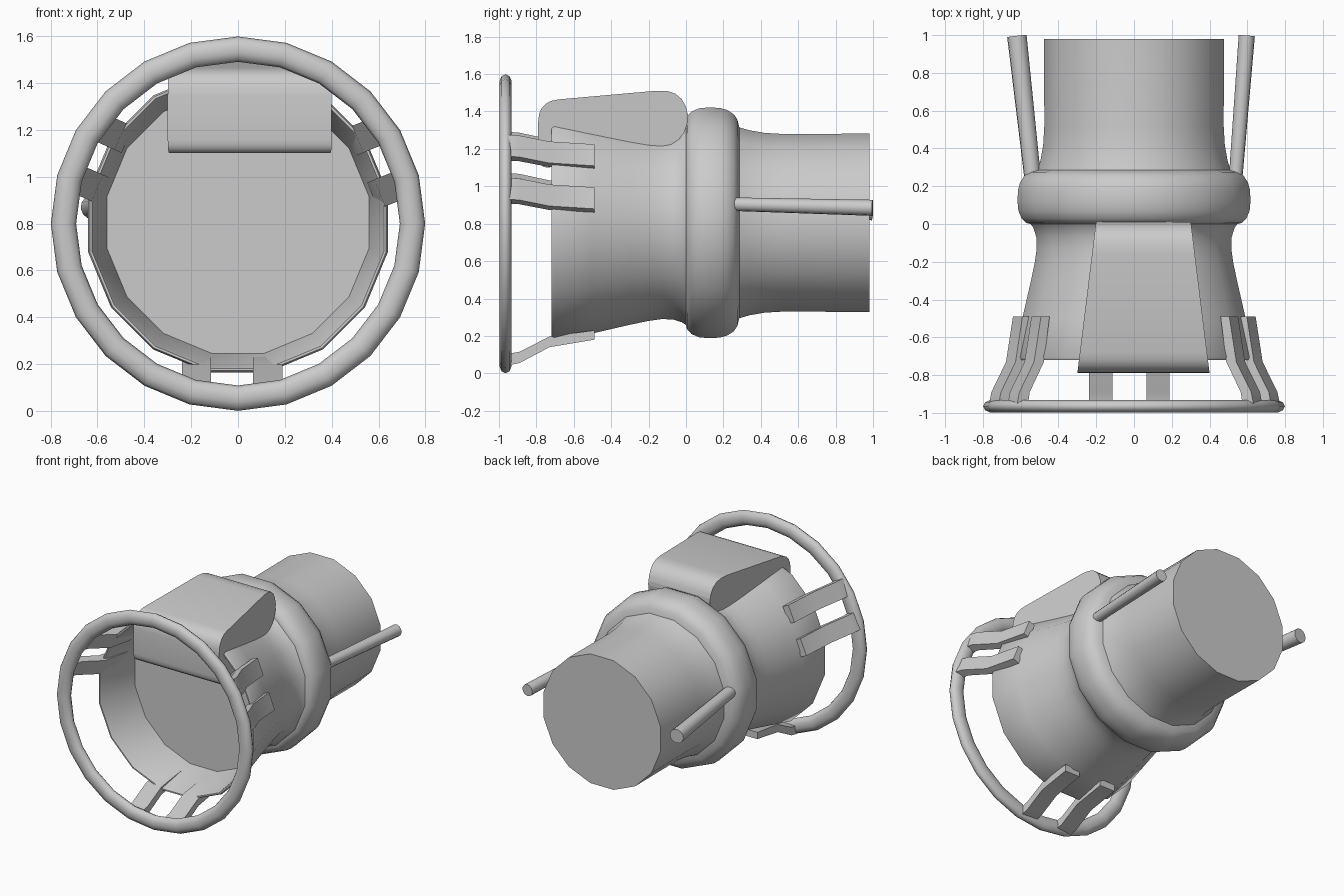
import bpy, bmesh, math
from mathutils import Vector

if "Cube" in bpy.data.objects:
    bpy.data.objects.remove(bpy.data.objects["Cube"])

CZ = 0.805  # height of the main axis, which runs along y


def loft(name, rings, closed=False, angle=35):
    """Skin a list of equal-length point rings; cap the ends unless closed."""
    bm = bmesh.new()
    vs = [[bm.verts.new(p) for p in ring] for ring in rings]
    n = len(vs[0])
    pairs = list(zip(vs, vs[1:] + vs[:1])) if closed else list(zip(vs, vs[1:]))
    for a, b in pairs:
        for i in range(n):
            j = (i + 1) % n
            bm.faces.new((a[i], a[j], b[j], b[i]))
    if not closed:
        bm.faces.new(vs[0])
        bm.faces.new(vs[-1])
    bmesh.ops.recalc_face_normals(bm, faces=bm.faces)
    mesh = bpy.data.meshes.new(name)
    bm.to_mesh(mesh)
    bm.free()
    ob = bpy.data.objects.new(name, mesh)
    bpy.context.collection.objects.link(ob)
    bpy.ops.object.select_all(action='DESELECT')
    ob.select_set(True)
    bpy.context.view_layer.objects.active = ob
    bpy.ops.object.shade_smooth_by_angle(angle=math.radians(angle))
    return ob


def circle(y, r, n, offset=0.0):
    step = math.tau / n
    return [(r * math.cos((i + offset) * step), y, CZ + r * math.sin((i + offset) * step))
            for i in range(n)]


def rounded(corners, steps=5):
    """Round each (y, z, radius) corner of a closed profile."""
    out = []
    for i, (y, z, r) in enumerate(corners):
        p = Vector((y, z))
        a = Vector(corners[i - 1][:2])
        b = Vector(corners[(i + 1) % len(corners)][:2])
        a = p + (a - p).normalized() * r
        b = p + (b - p).normalized() * r
        for k in range(steps + 1):
            t = k / steps
            out.append(a * (1 - t) ** 2 + p * (2 * t * (1 - t)) + b * t * t)
    return out


# Main body: recessed disc, flared mouth, neck, bulged collar, rear cylinder
profile = [(-0.40, 0.570), (-0.705, 0.628), (-0.72, 0.635), (-0.72, 0.645), (-0.705, 0.652),
           (-0.50, 0.603), (-0.30, 0.556), (-0.20, 0.535), (-0.13, 0.525), (-0.07, 0.527),
           (-0.02, 0.543), (0.0, 0.558), (0.005, 0.580), (0.03, 0.607), (0.07, 0.624),
           (0.12, 0.629), (0.18, 0.626), (0.22, 0.615), (0.255, 0.592), (0.275, 0.562),
           (0.285, 0.520), (0.34, 0.504), (0.42, 0.490), (0.52, 0.484), (0.98, 0.486)]
loft("body", [circle(y, r, 16, 0.5) for y, r in profile], angle=40)

# Front guard ring, oval in section
ring = []
for i in range(24):
    a = i * math.tau / 24
    row = []
    for k in range(10):
        b = k * math.tau / 10
        r = 0.745 + 0.054 * math.cos(b)
        row.append((r * math.cos(a), -0.965 + 0.035 * math.sin(b), 0.80 + r * math.sin(a)))
    ring.append(row)
loft("guard_ring", ring, closed=True, angle=60)

# Top housing: rounded profile, tapering to the rear
side = rounded([(-0.79, 1.09, 0.07), (-0.79, 1.455, 0.11), (0.0, 1.525, 0.16), (0.02, 1.235, 0.16)])


def housing_side(sign):
    out = []
    for y, z in side:
        half = 0.35 - 0.10 * (y + 0.79) / 0.81
        out.append((0.05 + sign * half, y, z))
    return out


loft("top_housing", [housing_side(-1), housing_side(1)], angle=40)

# Cranked brackets holding the ring: (facing angle, sideways offset)
outline = [(-0.49, 0.625), (-0.73, 0.665), (-0.89, 0.750), (-0.95, 0.762),
           (-0.95, 0.700), (-0.89, 0.690), (-0.73, 0.608), (-0.49, 0.575)]
for i, (deg, off) in enumerate([(22, 0.138), (22, -0.11), (156, -0.131), (156, 0.11),
                                (270, -0.177), (270, 0.127)]):
    c, s = math.cos(math.radians(deg)), math.sin(math.radians(deg))
    rows = [[(r * c - t * s, y, CZ + r * s + t * c) for y, r in outline]
            for t in (off - 0.062, off + 0.062)]
    loft(f"ring_bracket_{i + 1}", rows, angle=20)


# Rear side rods, splaying outward
def rod(name, p, q, r0, r1, n=12):
    p, q = Vector(p), Vector(q)
    rot = Vector((0, 0, 1)).rotation_difference(q - p)
    rings = []
    for c, r in ((p, r0), (q, r1)):
        rings.append([c + rot @ Vector((r * math.cos(k * math.tau / n), r * math.sin(k * math.tau / n), 0))
                      for k in range(n)])
    loft(name, rings)


rod("right_rod", (0.537, 0.23, 0.905), (0.597, 0.997, 0.885), 0.036, 0.043)
rod("left_rod", (-0.535, 0.23, 0.895), (-0.620, 0.995, 0.870), 0.044, 0.052)
